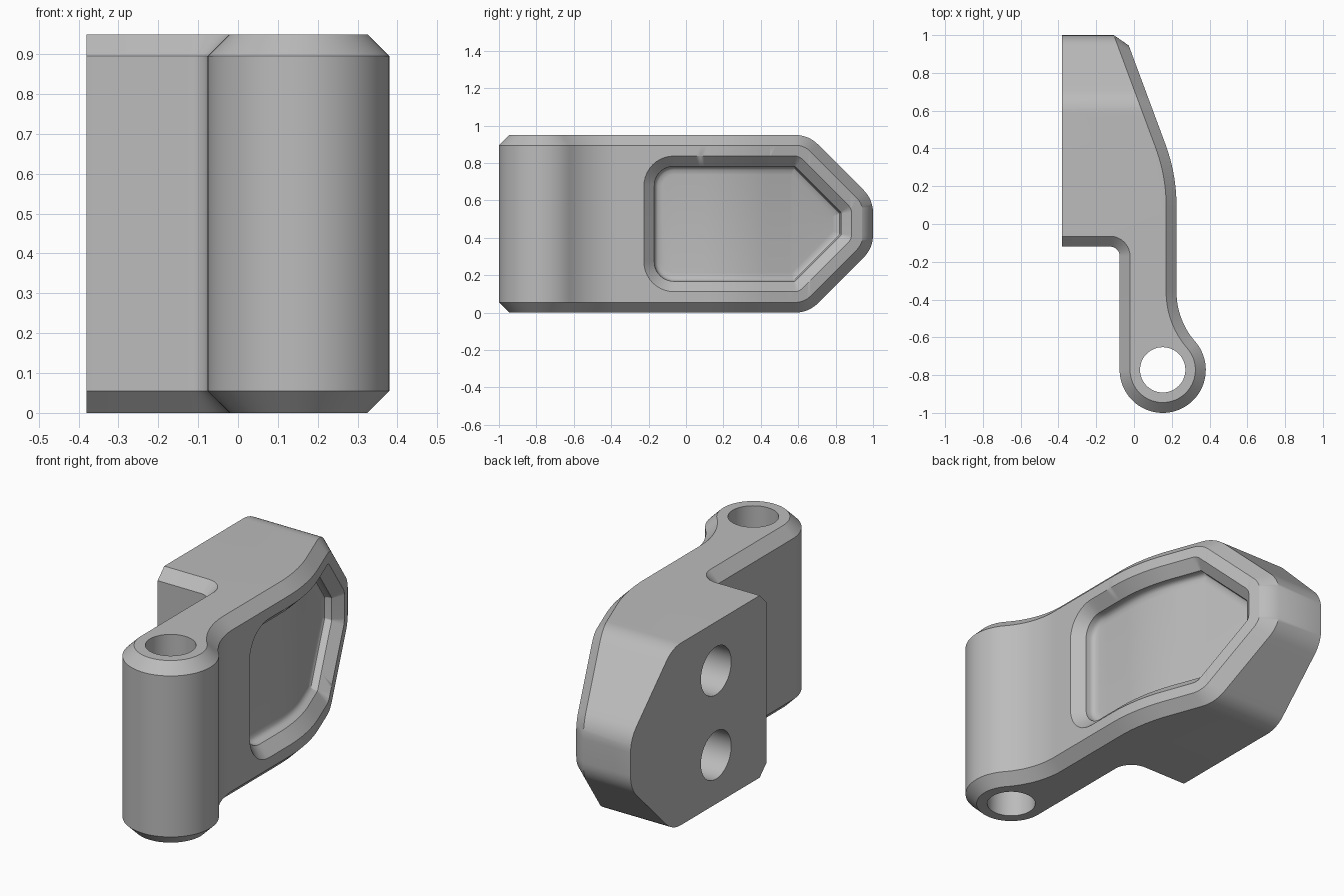
import bpy, bmesh, math

if "Cube" in bpy.data.objects:
    bpy.data.objects.remove(bpy.data.objects["Cube"])

H = 0.475          # half height, and height of the mid plane
C = 0.055          # chamfer size
LEFT = -0.38       # flat mounting face
BX, BY, BR = 0.152, -0.772, 0.228   # knuckle centre and radius


def arc(cx, cy, r, a0, a1, n):
    return [(cx + r * math.cos(math.radians(a0 + (a1 - a0) * i / n)),
             cy + r * math.sin(math.radians(a0 + (a1 - a0) * i / n))) for i in range(n + 1)]


def right_x(y, d=0.0):
    """Outer side of the plate, moved inward by d: straight, arc, then sloped line."""
    cx, cy, r, a = 0.225 - 0.94, 0.096, 0.94 - d, math.radians(20.4)
    if y < cy:
        return 0.225 - d
    ye = cy + r * math.sin(a)
    if y < ye:
        return cx + math.sqrt(r * r - (y - cy) ** 2)
    return cx + r * math.cos(a) - (y - ye) * math.tan(a)


def subdivide(p, q, n):
    return [(p[0] + (q[0] - p[0]) * i / n, p[1] + (q[1] - p[1]) * i / n) for i in range(1, n)]


def pointed_half(h, k, y_end, r, start, d):
    """Upper half of the pointed outline (y, height), inset by d.
    start is the list of points that leads into the long straight edge."""
    r = max(r - d, 0.012)
    t = r * math.tan(math.radians(22.5))
    hh, kk, ye = h - d, k - d * math.sqrt(2), y_end - d
    a1 = arc(kk - hh - t, hh - r, r, 90, 45, 8)
    a2 = arc(ye - r, kk - ye - t, r, 45, 0, 8)
    pts = start + subdivide(start[-1], a1[0], 28) + a1
    return pts + subdivide(a1[-1], a2[0], 8) + a2


def make_object(name, bm, mat):
    bmesh.ops.recalc_face_normals(bm, faces=bm.faces)
    me = bpy.data.meshes.new(name)
    bm.to_mesh(me)
    bm.free()
    ob = bpy.data.objects.new(name, me)
    bpy.context.collection.objects.link(ob)
    me.materials.append(mat)
    return ob


metal = bpy.data.materials.new("plain_grey")
metal.diffuse_color = (0.5, 0.5, 0.5, 1)
metal.use_nodes = True
metal.node_tree.nodes["Principled BSDF"].inputs["Base Color"].default_value = metal.diffuse_color


# Hinge leaf: each station has a wall point and a cap point joined by the chamfer
def hinge_body():
    bm = bmesh.new()

    def pair(x, y, h):
        return bm.verts.new((x, y, H + h)), bm.verts.new((x, y, H - h))

    wall = [(LEFT, -0.12)] + arc(-0.126, -0.17, 0.05, 90, 0, 10)
    cap = [(LEFT, -0.12 + C)] + arc(-0.126, -0.17, 0.05 + C, 90, 0, 10)
    wall += arc(BX, BY, BR, 180, 401.1, 56)
    cap += arc(BX, BY, BR - C, 180, 401.1, 56)
    wall += arc(0.625, -0.359, 0.4, 221.1, 180, 14)[1:-1]
    cap += arc(0.625, -0.359, 0.4 + C, 221.1, 180, 14)[1:-1]
    outer = [pair(x, y, H - C) for x, y in wall]
    inner = [pair(x, y, H) for x, y in cap]
    first = len(outer)
    low = pointed_half(H, 1.13, 1.0, 0.17, [(-0.359, H - C)], C)
    edge = pointed_half(H, 1.13, 1.0, 0.17, [(-0.359, H)], 0)
    outer += [pair(right_x(y), y, h) for y, h in low]
    inner += [pair(right_x(y, C), y, h) for y, h in edge]
    s = first + 28                       # start of the pointed end
    back = [pair(LEFT, y, h) for y, h in edge[28:]]
    for i in range(len(outer) - 1):
        o, p, a, b = outer[i], outer[i + 1], inner[i], inner[i + 1]
        bm.faces.new((o[0], p[0], p[1], o[1]))
        for e in (0, 1):
            bm.faces.new((o[e], p[e], b[e], a[e]))
    # end wall and its chamfer
    for a, b in ((outer[-1], inner[-1]), (inner[-1], back[-1])):
        bm.faces.new((a[0], a[1], b[1], b[0]))
    for e in (0, 1):
        for k in range(len(back) - 1):
            bm.faces.new((inner[s + k][e], inner[s + k + 1][e], back[k + 1][e], back[k][e]))
        bm.faces.new([v[e] for v in inner[:s + 1]] + [back[0][e]])
    # mounting face
    rim = [outer[0], inner[0]] + back
    bm.faces.new([v[0] for v in rim] + [v[1] for v in reversed(rim)])
    return make_object("hinge_leaf", bm, metal)


# Recess cutter: nested rings that follow the curved side
def recess_cutter():
    bm = bmesh.new()
    rings = []
    for d, depth in ((-0.05, -0.05), (0, 0), (0.055, 0.055), (0.057, 0.08),
                     (0.063, 0.093), (0.075, 0.102), (0.1, 0.105)):
        r = 0.16 - d
        start = arc(-0.225 + d + r, 0.3625 - d - r, r, 180, 90, 10)
        half = pointed_half(0.3625, 0.967, 0.885, 0.055, start, d)
        top = [bm.verts.new((right_x(y) - depth, y, H + h)) for y, h in half]
        bot = [bm.verts.new((right_x(y) - depth, y, H - h)) for y, h in half]
        rings.append((top, bot))
    for (t0, b0), (t1, b1) in zip(rings, rings[1:]):
        l0, l1 = t0 + b0[::-1], t1 + b1[::-1]
        n = len(l0)
        for i in range(n):
            j = (i + 1) % n
            bm.faces.new((l0[i], l0[j], l1[j], l1[i]))
    for t, b in (rings[0], rings[-1]):
        for i in range(len(t) - 1):
            bm.faces.new((t[i], t[i + 1], b[i + 1], b[i]))
    return make_object("recess_cutter", bm, metal)


def cylinder_cutter(name, r, depth, loc, rot):
    bpy.ops.mesh.primitive_cylinder_add(vertices=48, radius=r, depth=depth, location=loc, rotation=rot)
    ob = bpy.context.object
    ob.name = name
    ob.data.materials.append(metal)
    return ob


body = hinge_body()
cutters = [recess_cutter(),
           cylinder_cutter("pin_bore_cutter", 0.12, 1.4, (BX, BY, H), (0, 0, 0))]
# blind screw holes in the mounting face
for z in (0.255, 0.695):
    cutters.append(cylinder_cutter("screw_hole_cutter", 0.125, 0.57,
                                   (LEFT + 0.085, 0.295, z), (0, math.pi / 2, 0)))

bpy.ops.object.select_all(action='DESELECT')
body.select_set(True)
bpy.context.view_layer.objects.active = body
for c in cutters:
    c.hide_render = True
    m = body.modifiers.new("cut", 'BOOLEAN')
    m.operation, m.solver, m.object = 'DIFFERENCE', 'EXACT', c
    bpy.ops.object.modifier_apply(modifier=m.name)
for c in cutters:
    bpy.data.objects.remove(c)
bpy.ops.object.shade_smooth_by_angle(angle=math.radians(35))
